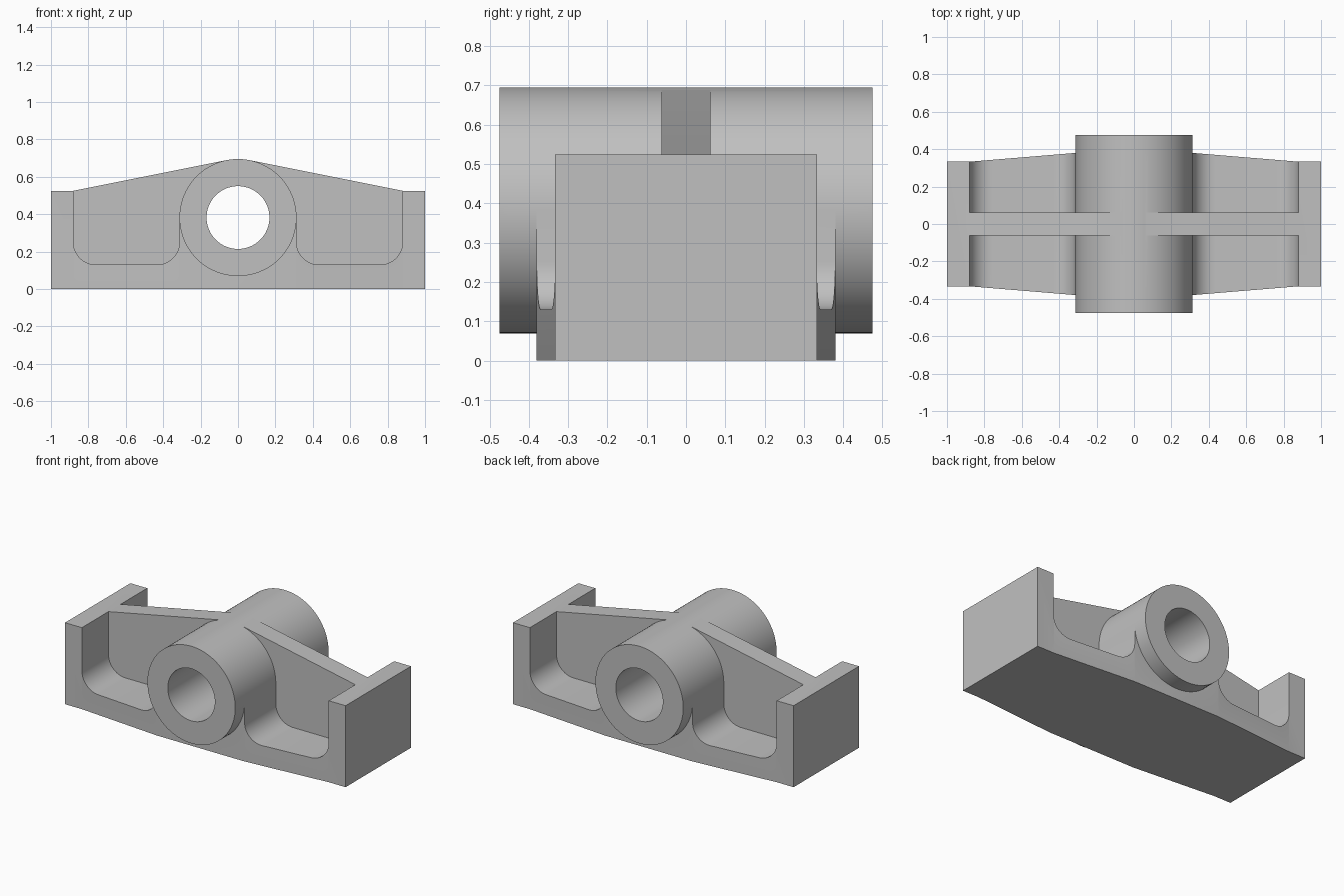
import bpy
import bmesh
from math import sin, cos, pi, radians, acos, atan2, hypot

cube = bpy.data.objects.get("Cube")
if cube:
    bpy.data.objects.remove(cube, do_unlink=True)

HUB_R, HUB_Z, HUB_Y, BORE_R = 0.313, 0.382, 0.475, 0.168
WALL_X, WALL_Z = 0.88, 0.525
FLOOR_Z, FILLET = 0.13, 0.12

grey = bpy.data.materials.new("cast_grey")
grey.use_nodes = True
colour = (0.53, 0.53, 0.53, 1)
grey.diffuse_color = colour
grey.node_tree.nodes["Principled BSDF"].inputs["Base Color"].default_value = colour


def prism(name, points, axis, low, high):
    """Extrude a closed outline along y (points are x, z) or z (points are x, y)."""
    bm = bmesh.new()

    def place(p, d):
        return (p[0], d, p[1]) if axis == "y" else (p[0], p[1], d)

    ends = [[bm.verts.new(place(p, d)) for p in points] for d in (low, high)]
    for ring in ends:
        bm.faces.new(ring)
    n = len(points)
    for i in range(n):
        j = (i + 1) % n
        bm.faces.new((ends[0][i], ends[0][j], ends[1][j], ends[1][i]))
    bmesh.ops.recalc_face_normals(bm, faces=bm.faces)
    mesh = bpy.data.meshes.new(name)
    bm.to_mesh(mesh)
    bm.free()
    mesh.materials.append(grey)
    obj = bpy.data.objects.new(name, mesh)
    bpy.context.collection.objects.link(obj)
    return obj


def arc(cx, cz, r, start, end, steps):
    angles = [radians(start + (end - start) * i / steps) for i in range(steps + 1)]
    return [(cx + r * cos(a), cz + r * sin(a)) for a in angles]


def mirrored(half):
    """Close a right-hand outline with its mirror image in x."""
    return half + [(-x, v) for x, v in reversed(half)]


def combine(target, tool, operation):
    mod = target.modifiers.new(operation.lower(), "BOOLEAN")
    mod.object, mod.operation, mod.solver = tool, operation, "EXACT"
    bpy.context.view_layer.objects.active = target
    bpy.ops.object.modifier_apply(modifier=mod.name)
    bpy.data.objects.remove(tool, do_unlink=True)


# Base, end walls and hub pedestal, with filleted pocket floors
section = [(1, 0), (1, WALL_Z), (WALL_X, WALL_Z)]
section += arc(WALL_X - FILLET, FLOOR_Z + FILLET, FILLET, 0, -90, 12)
section += arc(HUB_R + FILLET, FLOOR_Z + FILLET, FILLET, 270, 180, 12)
section += [(HUB_R, HUB_Z)]
bracket = prism("bracket", mirrored(section), "y", -0.6, 0.6)

# Plan outline, wider in the middle than at the ends
plan = [(HUB_R, -0.38), (WALL_X, -0.333), (1, -0.333),
        (1, 0.333), (WALL_X, 0.333), (HUB_R, 0.38)]
combine(bracket, prism("plan", mirrored(plan), "z", -0.2, 1), "INTERSECT")

# Central web, running tangent to the hub
rise = WALL_Z - HUB_Z
angle = atan2(rise, WALL_X) + acos(HUB_R / hypot(rise, WALL_X))
tangent = (HUB_R * cos(angle), HUB_Z + HUB_R * sin(angle))
web = [(0.94, 0.05), (0.94, 0.45), (WALL_X, WALL_Z), tangent]
combine(bracket, prism("web", mirrored(web), "y", -0.062, 0.062), "UNION")

# Hub barrel and its through bore
hub = arc(0, HUB_Z, HUB_R, 0, 360, 96)[:-1]
combine(bracket, prism("hub", hub, "y", -HUB_Y, HUB_Y), "UNION")
bore = arc(0, HUB_Z, BORE_R, 0, 360, 64)[:-1]
combine(bracket, prism("bore", bore, "y", -0.7, 0.7), "DIFFERENCE")

# Smooth the round surfaces, keep the machined edges sharp
for obj in bpy.context.selected_objects:
    obj.select_set(False)
bracket.select_set(True)
bpy.context.view_layer.objects.active = bracket
bpy.ops.object.shade_smooth_by_angle(angle=radians(20))
